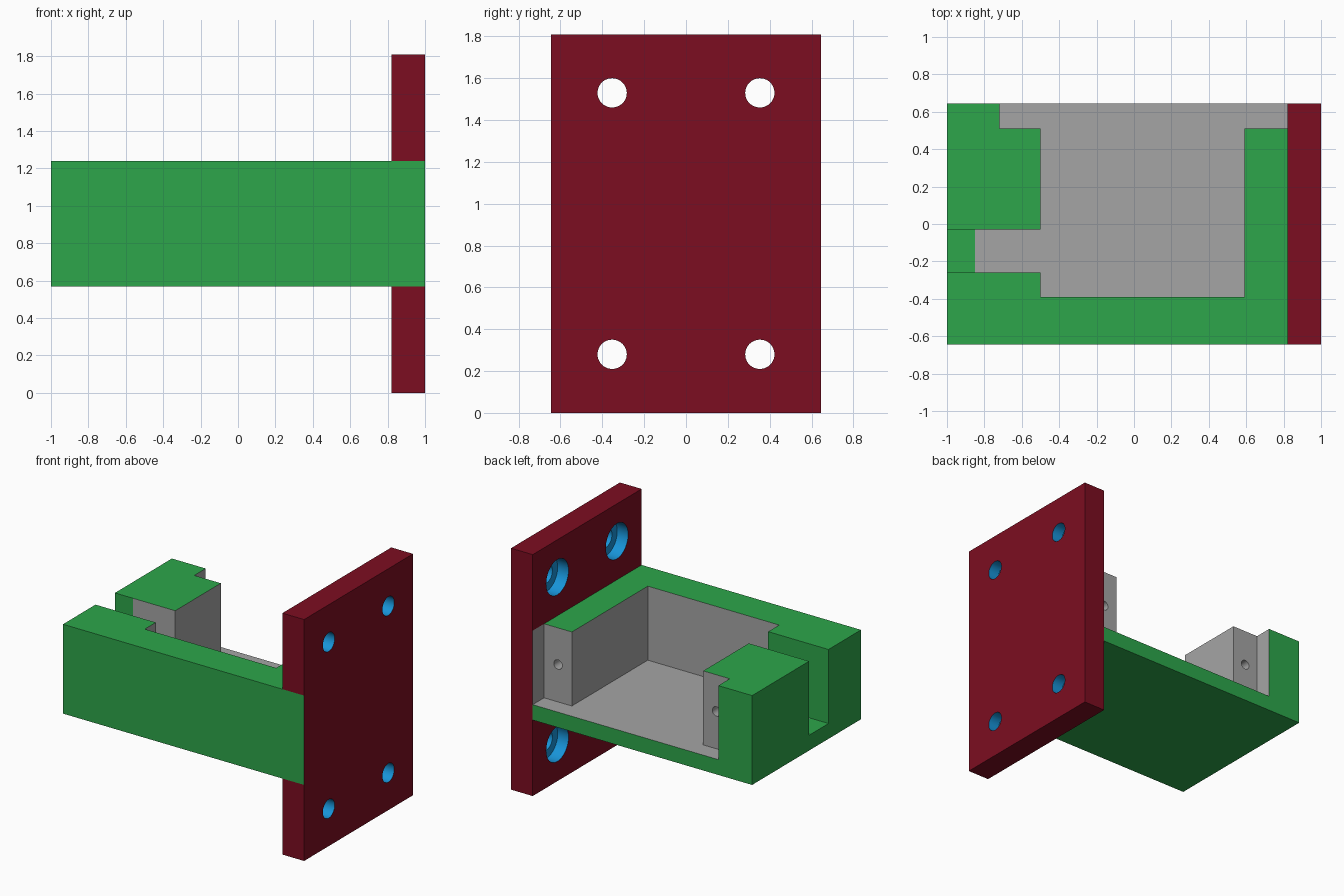
import bpy, bmesh, math
from mathutils import Matrix, Vector

if "Cube" in bpy.data.objects:
    bpy.data.objects.remove(bpy.data.objects["Cube"])


def make_mat(name, rgb):
    m = bpy.data.materials.new(name)
    m.diffuse_color = (*rgb, 1)
    m.use_nodes = True
    m.node_tree.nodes["Principled BSDF"].inputs["Base Color"].default_value = m.diffuse_color
    return m


GREEN = make_mat("green", (0.026, 0.381, 0.069))
GREY = make_mat("grey", (0.376, 0.376, 0.376))
RED = make_mat("dark red", (0.202, 0.004, 0.015))
BLUE = make_mat("blue", (0.009, 0.30, 0.70))


def finish(name, bm, mats, rule=None):
    """Turn a bmesh into an object, colouring faces by a rule."""
    bmesh.ops.recalc_face_normals(bm, faces=bm.faces)
    if rule:
        for f in bm.faces:
            f.material_index = rule(f.calc_center_median(), f.normal)
    me = bpy.data.meshes.new(name)
    bm.to_mesh(me)
    bm.free()
    for m in mats:
        me.materials.append(m)
    ob = bpy.data.objects.new(name, me)
    bpy.context.collection.objects.link(ob)
    return ob


def prism(points, z0, z1, splits=()):
    """Extrude an outline in z, then add edge cuts at (axis, position)."""
    bm = bmesh.new()
    face = bm.faces.new([bm.verts.new((x, y, z0)) for x, y in points])
    ext = bmesh.ops.extrude_face_region(bm, geom=[face])
    top = [v for v in ext["geom"] if isinstance(v, bmesh.types.BMVert)]
    bmesh.ops.translate(bm, verts=top, vec=(0, 0, z1 - z0))
    for axis, pos in splits:
        co, no = Vector(), Vector()
        co[axis], no[axis] = pos, 1
        bmesh.ops.bisect_plane(bm, geom=bm.verts[:] + bm.edges[:] + bm.faces[:],
                               plane_co=co, plane_no=no, dist=1e-5)
    return bm


def rect(x0, x1, y0, y1):
    return [(x0, y0), (x1, y0), (x1, y1), (x0, y1)]


def cylinder(name, axis, centre, radius, length, mat, sides=48):
    bm = bmesh.new()
    rot = Matrix.Rotation(math.pi / 2, 4, "Y" if axis == "x" else "X")
    bmesh.ops.create_cone(bm, cap_ends=True, segments=sides, radius1=radius,
                          radius2=radius, depth=length,
                          matrix=Matrix.Translation(centre) @ rot)
    return finish(name, bm, [mat])


def cut(target, cutter):
    """Subtract the cutter; the cut surfaces keep the cutter's colours."""
    cutter.hide_render = True
    mod = target.modifiers.new("cut", "BOOLEAN")
    mod.operation = "DIFFERENCE"
    mod.solver = "EXACT"
    mod.material_mode = "TRANSFER"
    mod.object = cutter
    bpy.context.view_layer.objects.active = target
    bpy.ops.object.modifier_apply(modifier=mod.name)
    bpy.data.objects.remove(cutter)


def smooth(ob):
    bpy.ops.object.select_all(action="DESELECT")
    ob.select_set(True)
    bpy.context.view_layer.objects.active = ob
    bpy.ops.object.shade_smooth_by_angle(angle=math.radians(30))


HALF, BACK = 0.645, 0.82           # half depth, inner face of the plate
BOTTOM, FLOOR, TOP = 0.57, 0.685, 1.24

# Holder body
body = finish("holder_body", prism(rect(-1, BACK, -HALF, HALF), BOTTOM, TOP), [GREEN])

# Pocket with side slot and wide rear opening
outline = [(-1.1, -0.26), (-0.5, -0.26), (-0.5, -0.39), (0.59, -0.39),
           (0.59, 0.51), (0.9, 0.51), (0.9, 0.75), (-0.72, 0.75),
           (-0.72, 0.51), (-0.5, 0.51), (-0.5, -0.03), (-1.1, -0.03)]


def pocket_rule(c, n):
    slot_front = n.y < -0.9 and c.x < -0.55 and c.y < -0.2
    return 0 if c.x < -0.86 or slot_front else 1


pocket = finish("pocket_cutter", prism(outline, FLOOR, 1.4, [(0, -0.85)]),
                [GREEN, GREY], pocket_rule)
cut(body, pocket)

# Screw holes in the rear ledges
for x in (-0.61, 0.705):
    cut(body, cylinder("screw_cutter", "y", (x, 0.46, 0.965), 0.035, 0.4, GREY, 24))
smooth(body)


# Mounting plate, with a green front band and a grey patch beside the opening
def plate_rule(c, n):
    if n.y < -0.9 and BOTTOM < c.z < TOP:
        return 1
    if n.x < -0.9 and c.y > 0.51 and FLOOR < c.z < TOP:
        return 2
    return 0


plate = finish("mounting_plate",
               prism(rect(BACK, 1, -HALF, HALF), 0, 1.81,
                     [(2, BOTTOM), (2, FLOOR), (2, TOP), (1, 0.51)]),
               [RED, GREEN, GREY], plate_rule)

# Counterbored bolt holes
for y in (-0.353, 0.353):
    for z in (0.28, 1.53):
        cut(plate, cylinder("bolt_cutter", "x", (0.91, y, z), 0.07, 0.4, BLUE))
        cut(plate, cylinder("bore_cutter", "x", (BACK, y, z), 0.132, 0.18, BLUE))
smooth(plate)
